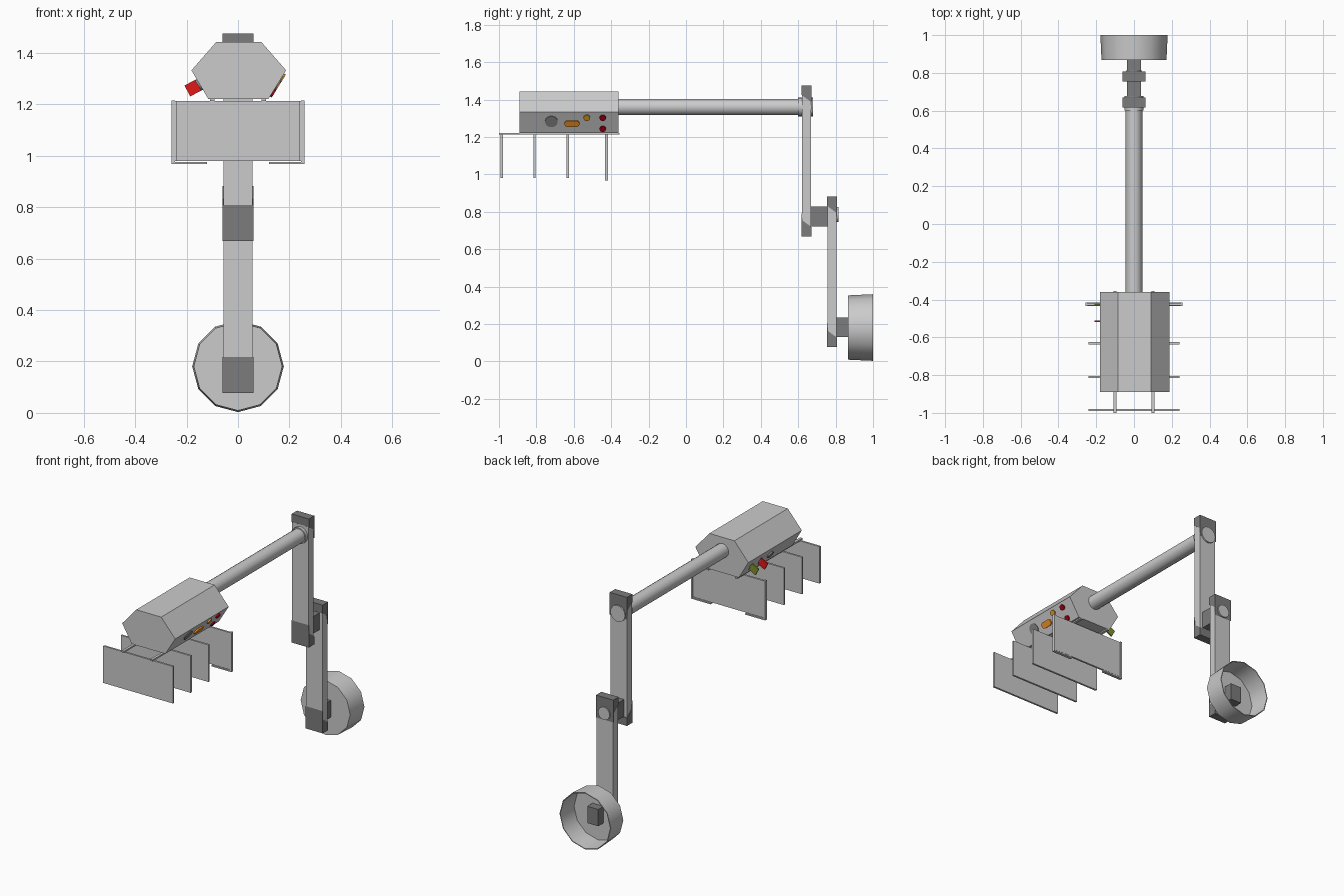
import bpy, bmesh, math
from mathutils import Vector, Matrix

if "Cube" in bpy.data.objects:
    bpy.data.objects.remove(bpy.data.objects["Cube"])


def material(name, col):
    m = bpy.data.materials.new(name)
    m.diffuse_color = (*col, 1)
    m.use_nodes = True
    m.node_tree.nodes["Principled BSDF"].inputs["Base Color"].default_value = m.diffuse_color
    return m


DARK = material("dark_grey", (0.2, 0.2, 0.2))
RED = material("red", (0.75, 0.01, 0.01))
DEEP_RED = material("deep_red", (0.4, 0.0, 0.01))
ORANGE = material("orange", (0.9, 0.3, 0.02))
AMBER = material("amber", (0.75, 0.35, 0.02))
GREEN = material("olive_green", (0.22, 0.28, 0.02))
SLATE = material("slate", (0.25, 0.25, 0.25))


def finish(name, bm, mat=None, smooth=False):
    bmesh.ops.recalc_face_normals(bm, faces=bm.faces)
    me = bpy.data.meshes.new(name)
    bm.to_mesh(me)
    bm.free()
    ob = bpy.data.objects.new(name, me)
    bpy.context.collection.objects.link(ob)
    if mat:
        me.materials.append(mat)
    if smooth:
        bpy.ops.object.select_all(action='DESELECT')
        ob.select_set(True)
        bpy.context.view_layer.objects.active = ob
        bpy.ops.object.shade_smooth_by_angle(angle=math.radians(35))
    return ob


def prism(name, pts, vec, mat=None, smooth=False):
    """Extrude a closed 3D outline along vec."""
    bm = bmesh.new()
    f = bm.faces.new([bm.verts.new(p) for p in pts])
    r = bmesh.ops.extrude_face_region(bm, geom=[f])
    bmesh.ops.translate(bm, vec=vec, verts=[v for v in r['geom'] if isinstance(v, bmesh.types.BMVert)])
    return finish(name, bm, mat, smooth)


def box(name, x, y, z, mat=None):
    pts = [(x[0], y[0], z[0]), (x[1], y[0], z[0]), (x[1], y[1], z[0]), (x[0], y[1], z[0])]
    return prism(name, pts, (0, 0, z[1] - z[0]), mat)


def tube(name, r, y0, y1, z, n=16, mat=None):
    pts = [(r * math.cos(2 * math.pi * i / n), y0, z + r * math.sin(2 * math.pi * i / n)) for i in range(n)]
    return prism(name, pts, (0, y1 - y0, 0), mat, True)


# six-sided head
outline = [(-.115, 1.22), (.118, 1.22), (.187, 1.332), (.09, 1.443), (-.084, 1.443), (-.181, 1.332)]
prism("head_body", [(x, -.89, z) for x, z in outline], (0, .53, 0))

# rails and hanging panels
for s in (-1, 1):
    box("panel_rail", (s * .1 - .008, s * .1 + .008), (-1.0, -.355), (1.212, 1.222))
for y in (-.985, -.81, -.632):
    box("hanging_panel", (-.242, .242), (y - .006, y + .006), (.98, 1.212))
box("rear_panel", (-.245, .245), (-.432, -.42), (.98, 1.212))
for s in (-1, 1):
    x = sorted((s * .245, s * .258))
    box("rear_panel_side_trim", x, (-.434, -.416), (.97, 1.215))
    x = sorted((s * .12, s * .258))
    box("rear_panel_bottom_trim", x, (-.434, -.416), (.968, .976))

# controls on the slanted lower right face
A, B = Vector((.118, 0, 1.22)), Vector((.187, 0, 1.332))
UP = (B - A).normalized()
OUT = Vector((UP.z, 0, -UP.x))


def button(name, y, z, r, mat, stretch=0.0, height=.012, side=1, n=16):
    c = A.lerp(B, (z - 1.22) / .112) + Vector((0, y, 0)) - OUT * .004
    pts = []
    for i in range(n):
        a = 2 * math.pi * (i + .5) / n
        dy = r * math.cos(a) + math.copysign(stretch, math.cos(a))
        p = c + Vector((0, dy, 0)) + UP * r * math.sin(a)
        pts.append((p.x * side, p.y, p.z))
    prism(name, pts, (OUT.x * side * height, 0, OUT.z * height), mat, True)


button("round_dial", -.72, 1.283, .034, SLATE, height=.008)
button("pill_button", -.61, 1.273, .019, ORANGE, stretch=.021)
button("amber_button", -.53, 1.304, .018, AMBER)
button("upper_red_button", -.445, 1.304, .017, DEEP_RED)
button("lower_red_button", -.445, 1.245, .017, DEEP_RED)
button("left_pad", -.62, 1.275, .024, SLATE, height=.008, side=-1)

# square flags on the left face, each on a short stem
for name, y, mat in (("red_flag", -.52, RED), ("green_flag", -.43, GREEN)):
    d, u = Vector((-.88, 0, -.47)), Vector((-.47, 0, .88))
    c = Vector((-.174, y, 1.264))
    prism(name, [c + d * a * .026 + u * b * .024 for a, b in ((-1, -1), (1, -1), (1, 1), (-1, 1))],
          (0, .008, 0), mat)
    prism("flag_stem", [c + d * a + u * b for a, b in ((-.045, -.006), (-.02, -.006), (-.02, .006), (-.045, .006))],
          (0, .008, 0), SLATE)

# horizontal arm tube and its collar
tube("arm_tube", .044, -.37, .675, 1.36)
tube("arm_collar", .051, .6, .678, 1.36)


def link(name, y0, y1, z0, z1):
    """Flat link bar with slanted dark caps, the top cap being the bottom one turned half round."""
    box(name + "_bar", (-.057, .057), (y0 + .002, y1 - .002), (z0 + .03, z1 - .03))
    cap = [(y0, z0), (y1, z0), (y1, z0 + .05), (y0 + .006, z0 + .085), (y0, z0 + .14)]
    prism(name + "_bottom_cap", [(-.06, y, z) for y, z in cap], (.12, 0, 0), DARK)
    prism(name + "_top_cap", [(-.06, y0 + y1 - y, z0 + z1 - z) for y, z in cap], (.12, 0, 0), DARK)


link("upper_link", .617, .671, .668, 1.475)
link("lower_link", .754, .807, .077, .882)

# joints between links and wheel
box("link_joint", (-.038, .038), (.66, .76), (.722, .828), DARK)
tube("link_joint_hub", .04, .76, .815, .785)
box("wheel_joint", (-.038, .038), (.8, .925), (.13, .235), DARK)

# twelve-sided cup, open at the back
bm = bmesh.new()
rings = []
for r, y in ((.172, .867), (.178, 1.0), (.173, 1.0), (.167, .872)):
    rings.append([bm.verts.new((r * math.sin(math.pi * i / 6), y, .181 - r * math.cos(math.pi * i / 6)))
                  for i in range(12)])
for p, q in zip(rings, rings[1:]):
    for i in range(12):
        j = (i + 1) % 12
        bm.faces.new((p[i], p[j], q[j], q[i]))
bm.faces.new(rings[0])
bm.faces.new(rings[-1])
finish("base_cup", bm, None, True)
